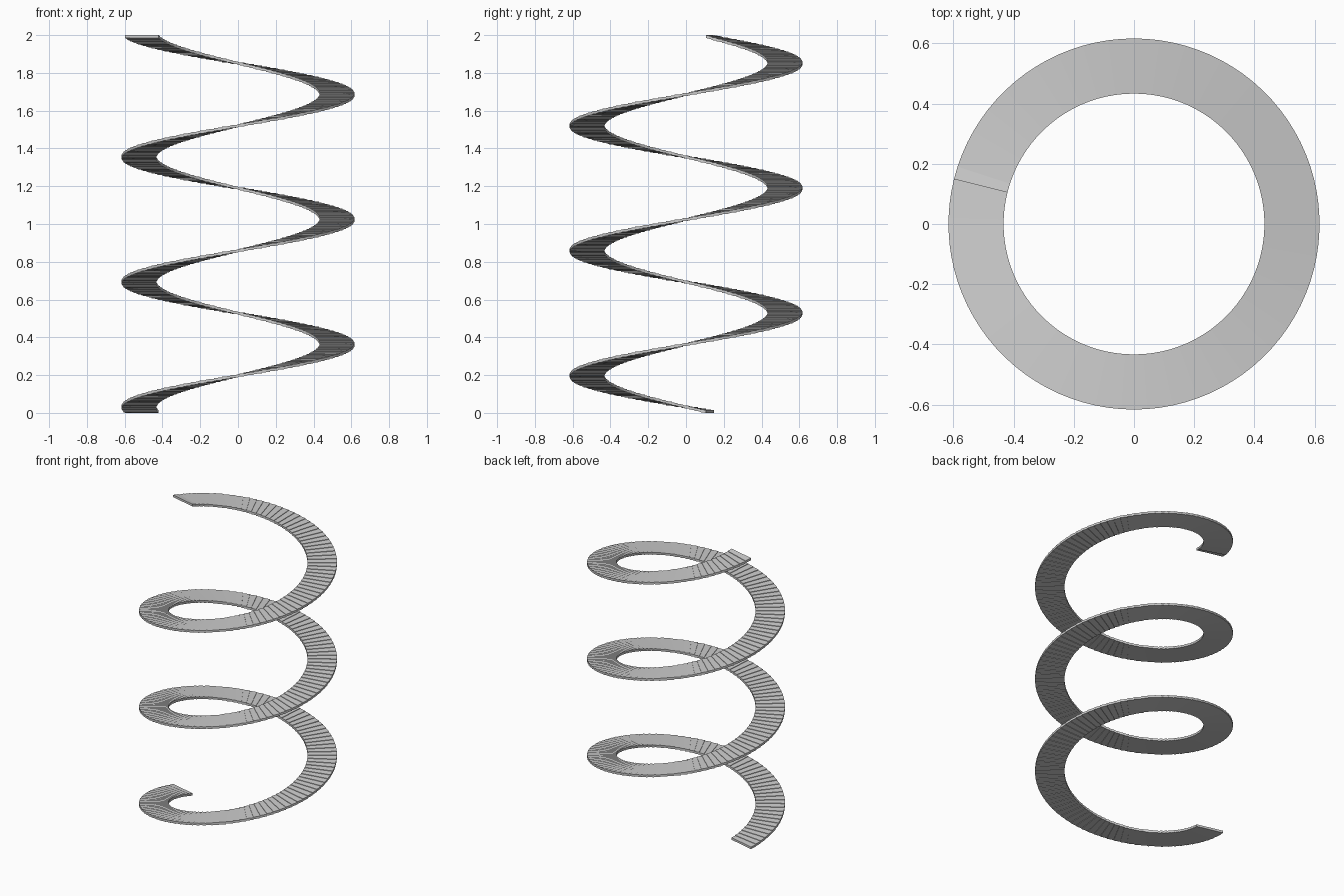
import bpy, bmesh, math

if "Cube" in bpy.data.objects:
    bpy.data.objects.remove(bpy.data.objects["Cube"])

R_IN, R_OUT = 0.433, 0.616
TURNS, STEPS = 3, 90            # plates per turn
THICK = 0.015
START = math.radians(166)
STEP_A = 2 * math.pi / STEPS
COUNT = TURNS * STEPS
RISE = (2.0 - THICK) / COUNT
LIP = 0.0035                    # height of the small riser between plates

bm = bmesh.new()


def row(angle, z):
    # Rectangular cross-section of the ribbon at one angle
    c, s = math.cos(angle), math.sin(angle)
    return [bm.verts.new((r * c, r * s, h)) for r, h in
            ((R_IN, z), (R_OUT, z), (R_OUT, z + THICK), (R_IN, z + THICK))]


# Every plate rises gently, then a small riser lifts to the next plate
rows = []
for i in range(COUNT):
    last = i == COUNT - 1
    a0 = START + i * STEP_A
    rows.append(row(a0, i * RISE))
    rows.append(row(a0 + STEP_A, (i + 1) * RISE - (0 if last else LIP)))

for a, b in zip(rows, rows[1:]):
    for k in range(4):
        n = (k + 1) % 4
        bm.faces.new((a[k], a[n], b[n], b[k]))

# End caps
bm.faces.new(rows[0][::-1])
bm.faces.new(rows[-1])
bmesh.ops.recalc_face_normals(bm, faces=bm.faces)

mesh = bpy.data.meshes.new("spiral_ribbon")
bm.to_mesh(mesh)
bm.free()
ribbon = bpy.data.objects.new("spiral_ribbon", mesh)
bpy.context.collection.objects.link(ribbon)
